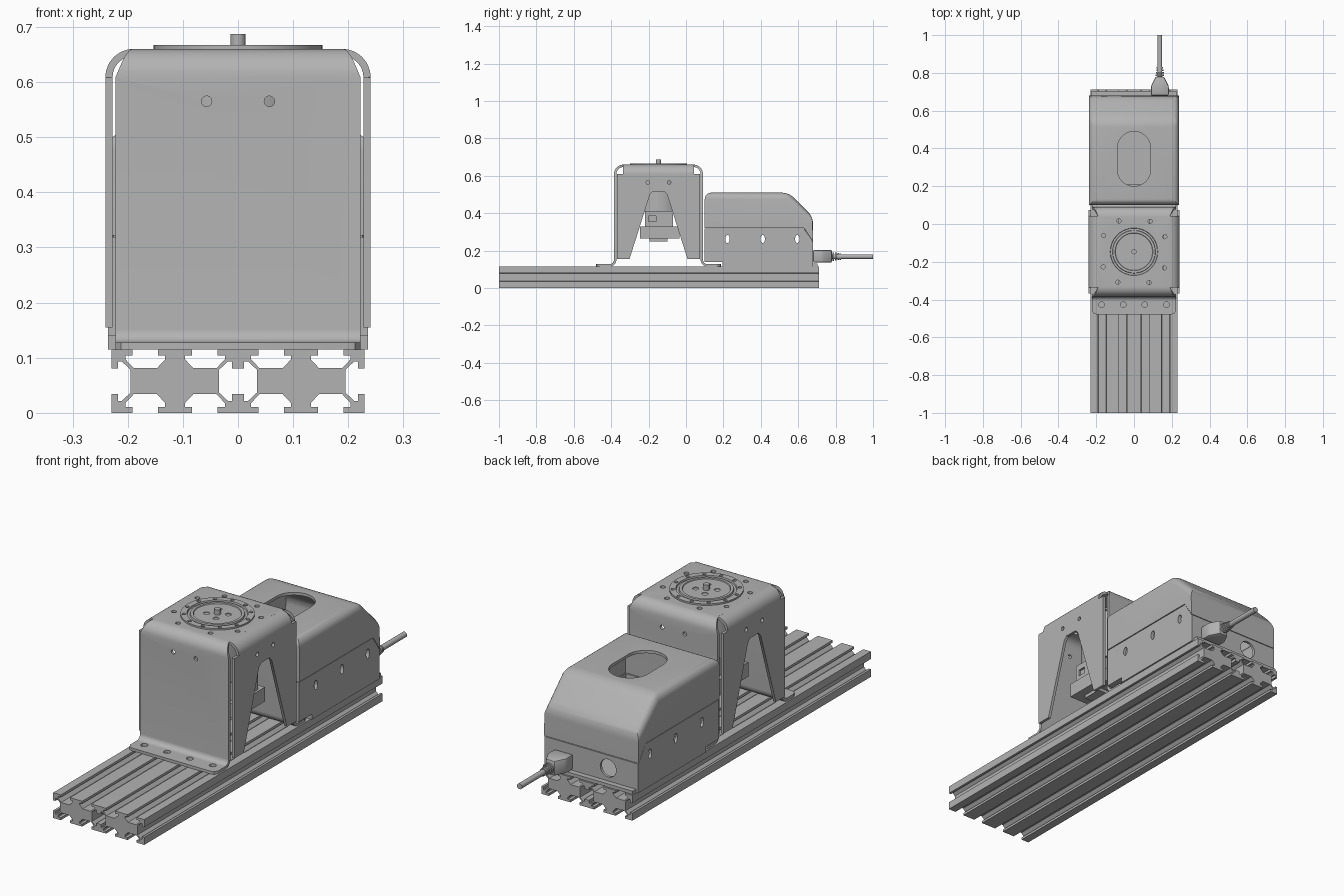
import bpy, bmesh
from math import sin, cos, pi, radians
from mathutils import Matrix, Vector

if "Cube" in bpy.data.objects:
    bpy.data.objects.remove(bpy.data.objects["Cube"])

GREY = (0.45, 0.45, 0.45, 1)
mat = bpy.data.materials.new("machined grey")
mat.use_nodes = True
mat.diffuse_color = GREY
mat.node_tree.nodes["Principled BSDF"].inputs["Base Color"].default_value = GREY

CY = -0.147      # centre of the turntable stand
T = 0.013        # sheet thickness


def finish(bm, name, smooth=True):
    bmesh.ops.remove_doubles(bm, verts=bm.verts, dist=1e-5)
    bmesh.ops.recalc_face_normals(bm, faces=bm.faces)
    me = bpy.data.meshes.new(name)
    bm.to_mesh(me)
    bm.free()
    me.materials.append(mat)
    ob = bpy.data.objects.new(name, me)
    bpy.context.collection.objects.link(ob)
    if smooth:
        shade(ob)
    return ob


def activate(ob):
    bpy.ops.object.select_all(action='DESELECT')
    ob.select_set(True)
    bpy.context.view_layer.objects.active = ob


def shade(ob):
    activate(ob)
    bpy.ops.object.shade_smooth_by_angle(angle=radians(30))


def solidify(ob, offset=0):
    m = ob.modifiers.new("sheet", 'SOLIDIFY')
    m.thickness, m.offset, m.use_even_offset = T, offset, True
    activate(ob)
    bpy.ops.object.modifier_apply(modifier=m.name)


def prism(bm, pts, vec):
    """Closed solid from a planar outline swept along vec."""
    face = bm.faces.new([bm.verts.new(p) for p in pts])
    ext = bmesh.ops.extrude_face_region(bm, geom=[face], use_keep_orig=True)
    bmesh.ops.translate(bm, verts=[g for g in ext["geom"] if isinstance(g, bmesh.types.BMVert)], vec=vec)


def box(bm, x, y, z):
    prism(bm, [(x[0], y[0], z[0]), (x[1], y[0], z[0]), (x[1], y[1], z[0]), (x[0], y[1], z[0])],
          (0, 0, z[1] - z[0]))


def rod(bm, centre, r, length, axis='Z', n=20, r2=None, stretch=1):
    rot = {'Z': Matrix(), 'X': Matrix.Rotation(pi / 2, 4, 'Y'), 'Y': Matrix.Rotation(-pi / 2, 4, 'X')}[axis]
    scale = Matrix.Diagonal((1, 1, stretch, 1))
    bmesh.ops.create_cone(bm, cap_ends=True, segments=n, radius1=r, radius2=r if r2 is None else r2,
                          depth=length, matrix=Matrix.Translation(centre) @ scale @ rot)


def cut(ob, cutter_bm):
    cutter = finish(cutter_bm, "hole_cutter", False)
    cutter.hide_render = True
    m = ob.modifiers.new("holes", 'BOOLEAN')
    m.operation, m.object, m.solver = 'DIFFERENCE', cutter, 'EXACT'
    activate(ob)
    bpy.ops.object.modifier_apply(modifier=m.name)
    bpy.data.objects.remove(cutter)
    shade(ob)


def arc(cx, cz, r, a0, a1, n=8):
    angles = [radians(a0 + (a1 - a0) * i / n) for i in range(n + 1)]
    return [(cx + r * cos(a), cz + r * sin(a)) for a in angles]


# Slotted base rails: two side by side, each with slots on every side
W, H = 0.229, 0.115
SLOT = [(-0.023, 0), (-0.023, 0.011), (-0.036, 0.011), (-0.036, 0.018), (-0.021, 0.034)]
SLOT += [(-a, d) for a, d in reversed(SLOT)]


def slot(start, along, inward):
    return [Vector(start) + Vector(along) * a + Vector(inward) * d for a, d in SLOT]


for name, side in (("left_base_rail", 1), ("right_base_rail", -1)):
    pts = [Vector((0, 0))]
    for c in (0.06, 0.168):
        pts += slot((c, 0), (1, 0), (0, 1))
    pts += [Vector((W, 0))] + slot((W, H / 2), (0, 1), (-1, 0)) + [Vector((W, H))]
    for c in (0.168, 0.06):
        pts += slot((c, H), (-1, 0), (0, -1))
    pts += [Vector((0, H))] + slot((0, H / 2), (0, -1), (1, 0))
    bm = bmesh.new()
    prism(bm, [(side * p.x, -1, p.y) for p in pts], (0, 1.712, 0))
    finish(bm, name, False)

# Stand: one sheet bent from front foot over the top to the back foot
half = [(-0.333, 0.1215, 0.195), (-0.328, 0.1215, 0.212), (-0.312, 0.1215, 0.222)]
half += [(u, z, 0.222) for u, z in arc(-0.2615, 0.1515, 0.03, -90, 0)]
bend = arc(-0.1865, 0.6085, 0.045, 180, 90)
half += [(u, z, 0.222 - 0.032 * i / 8) for i, (u, z) in enumerate(bend)]
path = half + [(-u, z, w) for u, z, w in reversed(half)]
bm = bmesh.new()
rows = [[bm.verts.new((s * w, CY + u, z)) for s in (-1, 1)] for u, z, w in path]
for a, b in zip(rows, rows[1:]):
    bm.faces.new((a[0], a[1], b[1], b[0]))
stand = finish(bm, "stand_bent_sheet")
solidify(stand)

bm = bmesh.new()
for x in (-0.172, -0.057, 0.057, 0.172):
    for y in (-0.28, 0.28):
        rod(bm, (x, CY + y, 0.12), 0.015, 0.05)
for x in (-0.057, 0.057):
    rod(bm, (x, CY, 0.565), 0.0095, 0.6, 'Y')
for k in range(4):
    for a in (26, 62):
        t = radians(a + 90 * k)
        rod(bm, (0.182 * cos(t), CY + 0.182 * sin(t), 0.65), 0.011, 0.05)
cut(stand, bm)

# Stand sides with a tapering opening, bent into the top
leg = [(-0.222, 0.155), (-0.155, 0.155), (-0.046, 0.5), (-0.03, 0.516)]
for name, side in (("left_stand_side", 1), ("right_stand_side", -1)):
    outline = leg + [(-u, z) for u, z in reversed(leg)]
    outline += [(0.222, 0.6085), (0.19, 0.6085), (-0.19, 0.6085), (-0.222, 0.6085)]
    bm = bmesh.new()
    bm.faces.new([bm.verts.new((side * 0.234, CY + u, z)) for u, z in outline])
    rows = [[bm.verts.new((side * x, CY + s * 0.19, z)) for s in (-1, 1)]
            for x, z in arc(0.189, 0.6085, 0.045, 0, 90)]
    for a, b in zip(rows, rows[1:]):
        bm.faces.new((a[0], a[1], b[1], b[0]))
    plate = finish(bm, name)
    solidify(plate)
    bm = bmesh.new()
    for y in (-0.057, 0.057):
        rod(bm, (side * 0.234, CY + y, 0.565), 0.0095, 0.1, 'X')
    cut(plate, bm)

# Turntable with a ring groove, bolt holes and a centre post
profile = [(0, 0.64), (0.153, 0.64), (0.153, 0.667), (0.126, 0.667), (0.124, 0.66), (0.114, 0.66),
           (0.112, 0.667), (0.1, 0.667), (0.098, 0.663), (0, 0.663)]
bm = bmesh.new()
vs = [bm.verts.new((r, CY, z)) for r, z in profile]
edges = [bm.edges.new(e) for e in zip(vs, vs[1:])]
bmesh.ops.spin(bm, geom=vs + edges, cent=(0, CY, 0), axis=(0, 0, 1), angle=2 * pi, steps=64)
table = finish(bm, "turntable")
bm = bmesh.new()
for radius, count, r in ((0.139, 12, 0.008), (0.045, 4, 0.013)):
    for k in range(count):
        t = 2 * pi * (k + 0.3) / count
        rod(bm, (radius * cos(t), CY + radius * sin(t), 0.667), r, 0.03)
cut(table, bm)
bm = bmesh.new()
rod(bm, (0, CY, 0.67), 0.0135, 0.034)
finish(bm, "centre_post")

# Drive unit hanging inside the stand
bm = bmesh.new()
rod(bm, (0, CY, 0.53), 0.14, 0.24, n=48)
finish(bm, "drive_motor")
bm = bmesh.new()
box(bm, (-0.12, 0.15), (-0.22, -0.07), (0.33, 0.412))
sensor = finish(bm, "sensor_block")
bm = bmesh.new()
box(bm, (0.14, 0.2), (-0.2, -0.16), (0.355, 0.385))
cut(sensor, bm)
bm = bmesh.new()
box(bm, (-0.14, 0.16), (-0.247, -0.035), (0.265, 0.33))
finish(bm, "lower_mount")
bm = bmesh.new()
box(bm, (-0.1, 0.12), (-0.195, -0.1), (0.25, 0.265))
finish(bm, "lower_mount_foot")


# Rear housing: sheet cover above a sheet tray
def housing(name, outline, w, is_open, bevel):
    bm = bmesh.new()
    prism(bm, [(-w, y, z) for y, z in outline], (2 * w, 0, 0))
    bmesh.ops.recalc_face_normals(bm, faces=bm.faces)
    soft = [e for e in bm.edges if bevel(e)]
    if soft:
        bmesh.ops.bevel(bm, geom=soft, offset=0.035, segments=6, profile=0.5, affect='EDGES')
    bmesh.ops.recalc_face_normals(bm, faces=bm.faces)
    gone = [f for f in bm.faces if is_open(f)]
    bmesh.ops.delete(bm, geom=gone, context='FACES')
    ob = finish(bm, name)
    solidify(ob, -1)
    return ob


cover = housing("rear_cover",
                [(0.1, 0.322), (0.1, 0.51), (0.55, 0.51), (0.68, 0.38), (0.68, 0.25), (0.63, 0.322)],
                0.238, lambda f: f.normal.z < -0.3,
                lambda e: min(v.co.z for v in e.verts) > 0.37)
bm = bmesh.new()
R = 0.088
oval = arc(0, 0.402, R, 0, 180, 20) + arc(0, 0.288, R, 180, 360, 20)
prism(bm, [(x, y, 0.45) for x, y in oval], (0, 0, 0.1))
cut(cover, bm)

tray = housing("rear_tray",
               [(0.1, 0.14), (0.1, 0.319), (0.63, 0.319), (0.68, 0.247), (0.68, 0.115), (0.195, 0.115), (0.195, 0.14)],
               0.236, lambda f: f.normal.z > 0.3, lambda e: False)
bm = bmesh.new()
for y in (0.222, 0.41, 0.595):
    rod(bm, (0, y, 0.262), 0.012, 0.7, 'X', stretch=1.8)
rod(bm, (-0.085, 0.68, 0.188), 0.04, 0.1, 'Y', n=32)
cut(tray, bm)
bm = bmesh.new()
box(bm, (-0.225, 0.225), (0.66, 0.704), (0.115, 0.13))
finish(bm, "rear_lip")

# Power plug, ribbed sleeve and cable
X, Z = 0.137, 0.168
bm = bmesh.new()
outline = [(-0.047, 0.68), (-0.047, 0.73), (-0.022, 0.78), (0.022, 0.78), (0.047, 0.73), (0.047, 0.68)]
prism(bm, [(X + x, y, Z - 0.032) for x, y in outline], (0, 0, 0.068))
bmesh.ops.bevel(bm, geom=bm.edges[:], offset=0.007, segments=2, profile=0.5, affect='EDGES')
finish(bm, "power_plug")
for k in range(4):
    bm = bmesh.new()
    rod(bm, (X, 0.787 + 0.013 * k, Z), 0.023 - 0.002 * k, 0.008, 'Y')
    finish(bm, "sleeve_rib")
bm = bmesh.new()
rod(bm, (X, 0.885, Z), 0.0125, 0.23, 'Y')
finish(bm, "cable")
